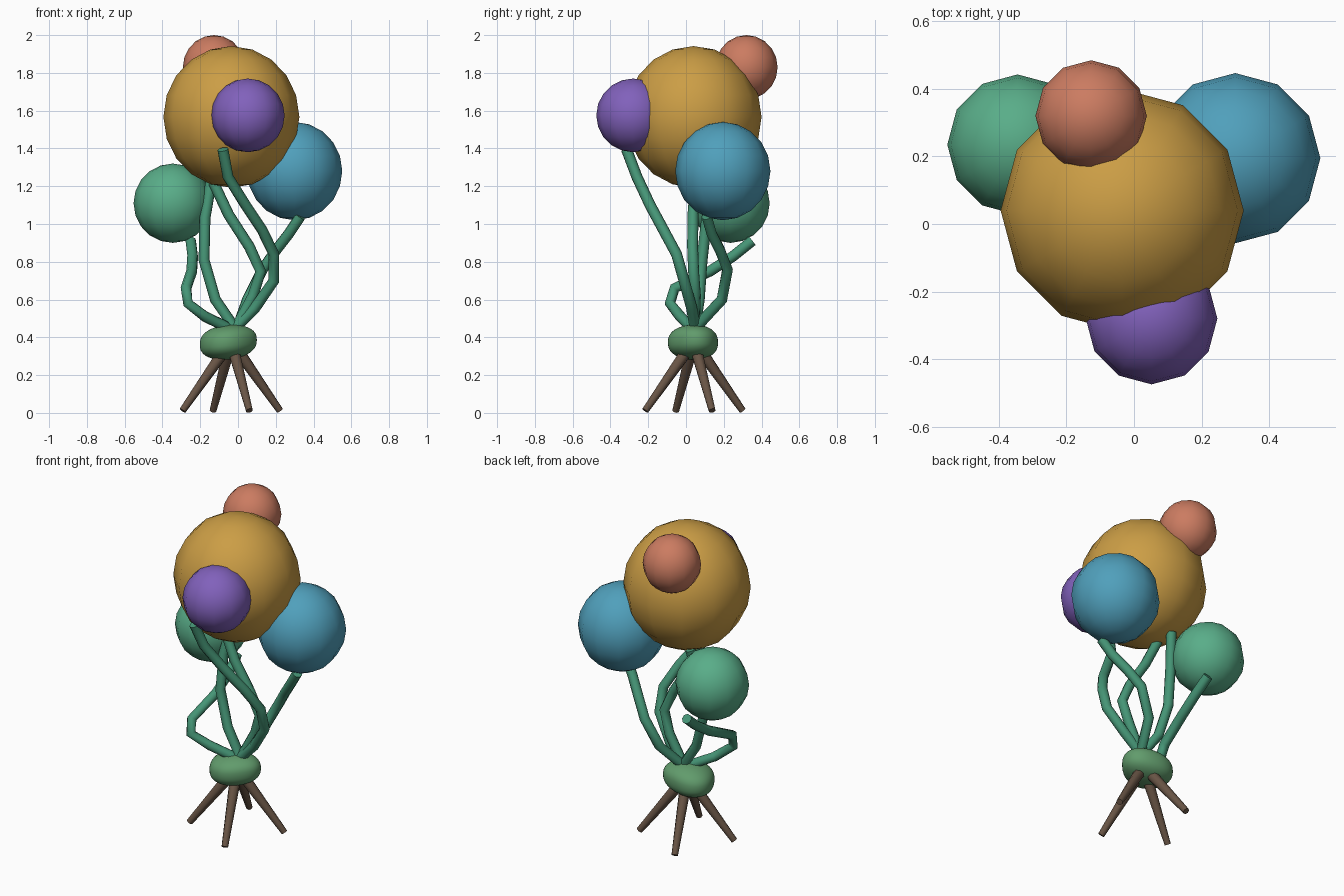
import bpy, bmesh, math
from mathutils import Vector, Matrix

if "Cube" in bpy.data.objects:
    bpy.data.objects.remove(bpy.data.objects["Cube"])


def material(name, rgb):
    m = bpy.data.materials.new(name)
    m.diffuse_color = (*rgb, 1)
    m.use_nodes = True
    m.node_tree.nodes["Principled BSDF"].inputs["Base Color"].default_value = m.diffuse_color
    return m


def mesh_object(name, bm, mat):
    for f in bm.faces:
        f.smooth = True
    me = bpy.data.meshes.new(name)
    bm.to_mesh(me)
    bm.free()
    me.materials.append(mat)
    ob = bpy.data.objects.new(name, me)
    bpy.context.collection.objects.link(ob)
    return ob


def globe(name, center, r, rz, rgb):
    bm = bmesh.new()
    bmesh.ops.create_uvsphere(bm, u_segments=12, v_segments=10, radius=1)
    bmesh.ops.transform(bm, verts=bm.verts,
                        matrix=Matrix.Translation(center) @ Matrix.Diagonal((r, r, rz, 1)))
    return mesh_object(name, bm, material(name, rgb))


def tube(name, points, radii, mat):
    """Polyline with a round section, turned into a mesh."""
    cu = bpy.data.curves.new(name, 'CURVE')
    cu.dimensions = '3D'
    cu.bevel_depth = 1
    cu.bevel_resolution = 2
    cu.use_fill_caps = True
    sp = cu.splines.new('POLY')
    sp.points.add(len(points) - 1)
    for p, co, r in zip(sp.points, points, radii):
        p.co = (*co, 1)
        p.radius = r
    sp.use_smooth = True
    cu.materials.append(mat)
    ob = bpy.data.objects.new(name, cu)
    bpy.context.collection.objects.link(ob)
    bpy.ops.object.select_all(action='DESELECT')
    ob.select_set(True)
    bpy.context.view_layer.objects.active = ob
    bpy.ops.object.convert(target='MESH')
    bpy.ops.object.shade_smooth_by_angle(angle=math.radians(50))


# Round flower heads
globe("yellow_globe", (-0.035, 0.04, 1.567), 0.36, 0.375, (.6, .34, .06))
globe("purple_globe", (0.052, -0.28, 1.575), 0.195, 0.195, (.22, .12, .5))
globe("red_globe", (-0.127, 0.32, 1.83), 0.165, 0.17, (.6, .2, .12))
globe("blue_globe", (0.3, 0.195, 1.28), 0.252, 0.26, (.08, .35, .5))
globe("green_globe", (-0.345, 0.235, 1.11), 0.208, 0.21, (.1, .42, .25))

# Curving stems, listed from the knot upwards
stem_mat = material("stem", (.06, .3, .18))
base = (-0.03, 0.04, 0.42)
stems = {
    "purple_stem": [(0, .045, .465), (.09, .03, .555), (.19, -.01, .70), (.19, -.05, .84),
                    (.127, -.12, .97), (.04, -.19, 1.10), (-.053, -.26, 1.25), (-.08, -.315, 1.395)],
    "yellow_stem": [(0, .045, .47), (.08, .05, .62), (.12, .04, .75), (.06, .035, .88),
                    (-.05, .037, 1.05), (-.13, .05, 1.22)],
    "red_stem": [(-.03, .05, .47), (-.12, .07, .6), (-.18, .085, .81), (-.175, .11, 1.03),
                 (-.14, .16, 1.24)],
    "blue_stem": [(0, .06, .46), (.05, .19, .6), (.13, .22, .76), (.2, .18, .86),
                  (.27, .135, .95), (.33, .11, 1.04)],
    "green_stem": [(-.07, .02, .46), (-.175, -.03, .51), (-.265, -.085, .58), (-.275, -.06, .66),
                   (-.245, .127, .75), (-.24, .25, .83), (-.25, .35, .91)],
}
for name, pts in stems.items():
    tube(name, [base] + pts, [0.029] * (len(pts) + 1), stem_mat)

# Lumpy knot that ties the stems together
bm = bmesh.new()
bmesh.ops.create_icosphere(bm, subdivisions=4, radius=1)
for v in bm.verts:
    n = v.co.copy()
    a = math.atan2(n.y, n.x)
    flat = math.hypot(n.x, n.y)
    z = math.copysign(abs(n.z) ** 0.8, n.z)
    k = 1 + 0.05 * math.sin(3 * a + 0.6) * flat
    v.co = Vector((-0.055 + 0.15 * n.x * k, 0.042 + 0.132 * n.y * k,
                   0.374 + 0.092 * z + 0.012 * n.x))
mesh_object("knot", bm, material("knot", (.12, .33, .15)))

# Four splayed, tapering roots
root_mat = material("root", (.14, .09, .06))
for i in range(4):
    a = math.radians(20.5 + 90 * i)
    d = Vector((math.cos(a), math.sin(a), 0))
    c = Vector((-0.036, 0.042, 0))
    tube(f"root_{i + 1}", [c + d * 0.03 + Vector((0, 0, .34)), c + d * 0.275 + Vector((0, 0, .012))],
         [0.033, 0.019], root_mat)
